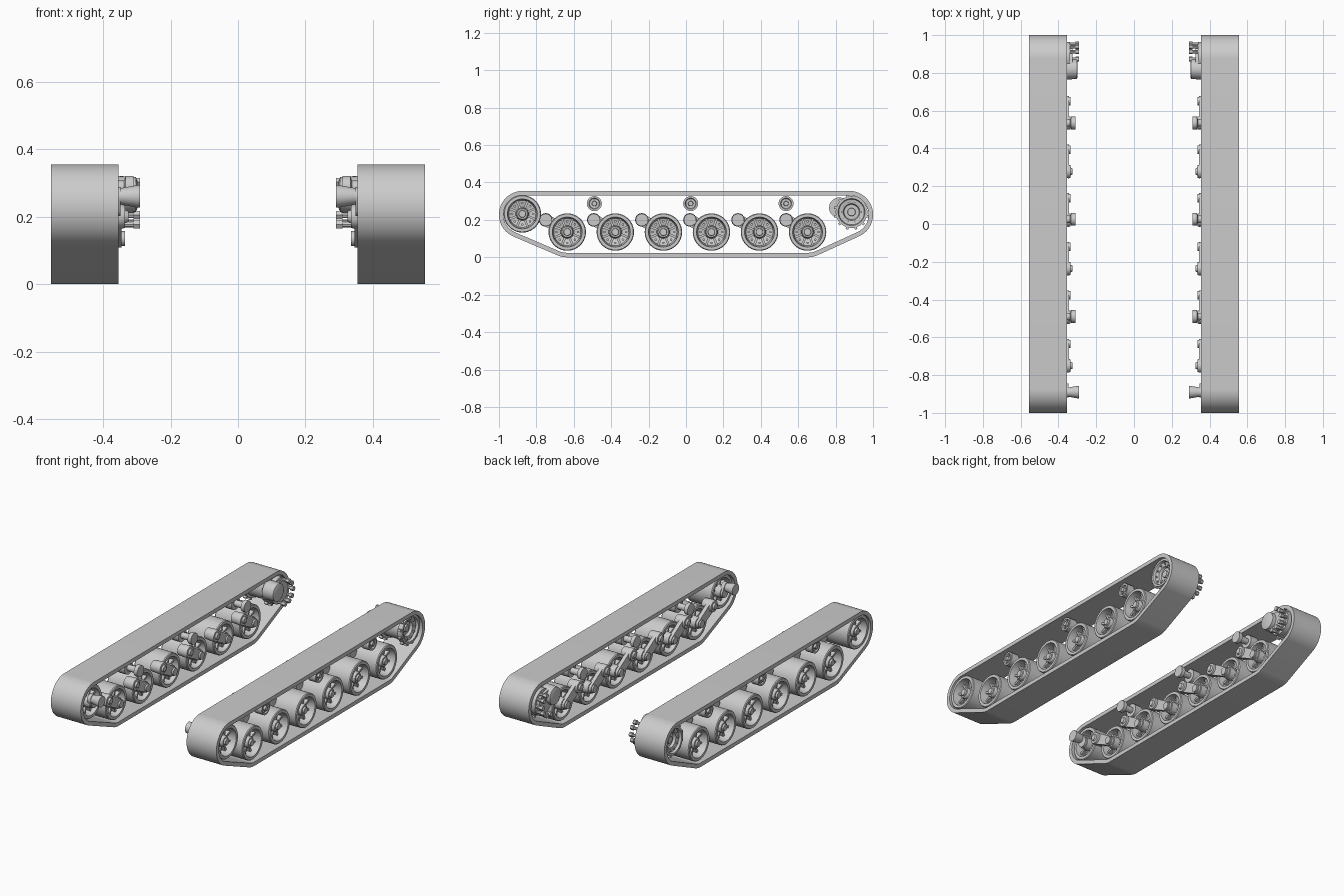
import bpy, bmesh
from math import sin, cos, pi, radians, hypot
from mathutils import Matrix, Vector

old = bpy.data.objects.get("Cube")
if old:
    bpy.data.objects.remove(old)

grey = bpy.data.materials.new("light grey metal")
grey.use_nodes = True
colour = (0.6, 0.6, 0.6, 1)
grey.diffuse_color = colour
grey.node_tree.nodes["Principled BSDF"].inputs["Base Color"].default_value = colour


def finish(name, bm):
    """Turn the left-hand part into a mirrored pair with sharp creases."""
    bmesh.ops.recalc_face_normals(bm, faces=bm.faces)
    for f in bm.faces:
        f.smooth = True
    for e in bm.edges:
        e.smooth = len(e.link_faces) == 2 and e.calc_face_angle(0) < radians(32)
    mesh = bpy.data.meshes.new(name)
    bm.to_mesh(mesh)
    bm.free()
    mesh.materials.append(grey)
    obj = bpy.data.objects.new(name, mesh)
    bpy.context.collection.objects.link(obj)
    mirror = obj.modifiers.new("both sides", 'MIRROR')
    mirror.use_mirror_merge = False


def lathe(bm, profile, y, z, segs=36):
    """Spin (x, radius) points about an axle parallel to x, closing both ends."""
    rings = []
    for x, r in profile:
        rings.append([bm.verts.new((x, y + r * cos(2 * pi * i / segs),
                                    z + r * sin(2 * pi * i / segs))) for i in range(segs)])
    for a, b in zip(rings, rings[1:]):
        for i in range(segs):
            j = (i + 1) % segs
            bm.faces.new((a[i], a[j], b[j], b[i]))
    bm.faces.new(rings[0])
    bm.faces.new(rings[-1])


def rod(bm, x0, x1, r, y, z, segs=24):
    lathe(bm, [(x0, r), (x1, r)], y, z, segs)


def radial_boxes(bm, count, x0, x1, r0, r1, width, y, z):
    """Ring of blocks pointing away from the axle."""
    for i in range(count):
        m = (Matrix.Translation((0, y, z)) @ Matrix.Rotation(2 * pi * (i + 0.5) / count, 4, 'X')
             @ Matrix.Translation(((x0 + x1) / 2, (r0 + r1) / 2, 0))
             @ Matrix.Diagonal((x1 - x0, r1 - r0, width, 1)))
        bmesh.ops.create_cube(bm, size=1, matrix=m)


def bolts(bm, count, ring, r, x0, x1, y, z):
    for i in range(count):
        a = 2 * pi * i / count
        rod(bm, x0, x1, r, y + ring * cos(a), z + ring * sin(a), 6)


def link(bm, x0, x1, a, ra, b, rb):
    """Rounded arm joining two circles in the side plane."""
    d = Vector(b) - Vector(a)
    ring = []
    for i in range(32):
        n = Vector((cos(2 * pi * i / 32), sin(2 * pi * i / 32)))
        ring.append(Vector(b) + n * rb if n.dot(d) + rb > ra else Vector(a) + n * ra)
    lo, hi = [[bm.verts.new((x, p.x, p.y)) for p in ring] for x in (x0, x1)]
    for i in range(32):
        j = (i + 1) % 32
        bm.faces.new((lo[i], lo[j], hi[j], hi[i]))
    bm.faces.new(lo)
    bm.faces.new(hi)


# Track belt: a loop pulled tight around four guide circles
guides = [(-0.873, 0.228, 0.127), (0.873, 0.228, 0.127),
          (-0.635, 0.135, 0.135), (0.65, 0.135, 0.135)]


def belt_loop(inset):
    points = []
    for i in range(144):
        c, s = cos(2 * pi * (i + 0.5) / 144), sin(2 * pi * (i + 0.5) / 144)
        y, z, r = max(guides, key=lambda g: g[0] * c + g[1] * s + g[2])
        points.append((y + (r - inset) * c, z + (r - inset) * s))
    return points


bm = bmesh.new()
outer, inner = belt_loop(0), belt_loop(0.024)
loops = [[bm.verts.new((x, y, z)) for y, z in pts]
         for x, pts in ((0.355, outer), (0.555, outer), (0.555, inner), (0.355, inner))]
for k in range(4):
    a, b = loops[k], loops[(k + 1) % 4]
    for i in range(144):
        j = (i + 1) % 144
        bm.faces.new((a[i], a[j], b[j], b[i]))
finish("track_belt", bm)


def dished_wheel(name, y, z):
    """Wheel with deep rims, a central web, ribs, bolts and a stepped hub."""
    bm = bmesh.new()
    lathe(bm, [(0.36, 0.02), (0.36, 0.034), (0.43, 0.038), (0.43, 0.072), (0.37, 0.08),
               (0.37, 0.096), (0.375, 0.1), (0.54, 0.1), (0.545, 0.096), (0.545, 0.08),
               (0.49, 0.072), (0.48, 0.036), (0.525, 0.032), (0.53, 0.028),
               (0.53, 0.02), (0.54, 0.018)], y, z, 40)
    radial_boxes(bm, 8, 0.475, 0.512, 0.03, 0.076, 0.012, y, z)
    radial_boxes(bm, 8, 0.395, 0.435, 0.03, 0.076, 0.012, y, z)
    bolts(bm, 8, 0.058, 0.007, 0.475, 0.498, y, z)
    finish(name, bm)


# Road wheels, each on a trailing swing arm
for n in range(6):
    y = -0.635 + 0.257 * n
    pivot = (y - 0.115, 0.2)
    dished_wheel(f"road_wheel_{n + 1}", y, 0.135)
    bm = bmesh.new()
    link(bm, 0.345, 0.368, pivot, 0.033, (y, 0.135), 0.027)
    lathe(bm, [(0.325, 0.016), (0.335, 0.02), (0.335, 0.033), (0.345, 0.036),
               (0.40, 0.033)], *pivot, 24)
    rod(bm, 0.335, 0.42, 0.022, y, 0.135)
    finish(f"swing_arm_{n + 1}", bm)

# Return rollers under the upper run
for n, y in enumerate((-0.49, 0.025, 0.535)):
    bm = bmesh.new()
    lathe(bm, [(0.31, 0.034), (0.333, 0.034), (0.338, 0.02), (0.39, 0.018), (0.39, 0.04),
               (0.44, 0.04), (0.44, 0.03), (0.48, 0.03), (0.48, 0.04), (0.53, 0.04),
               (0.53, 0.03), (0.522, 0.026), (0.522, 0.014), (0.535, 0.012)], y, 0.287, 28)
    bolts(bm, 6, 0.021, 0.004, 0.52, 0.528, y, 0.287)
    finish(f"return_roller_{n + 1}", bm)

# Front idler with a flared, offset axle
dished_wheel("idler_wheel", -0.875, 0.232)
bm = bmesh.new()
lathe(bm, [(0.29, 0.033), (0.30, 0.033), (0.36, 0.022)], -0.89, 0.26)
link(bm, 0.348, 0.37, (-0.89, 0.26), 0.028, (-0.875, 0.232), 0.03)
rod(bm, 0.352, 0.42, 0.022, -0.875, 0.232)
finish("idler_axle", bm)

# Rear drive sprocket with two toothed rings
sy, sz = 0.885, 0.242
bm = bmesh.new()
lathe(bm, [(0.37, 0.05), (0.37, 0.085), (0.40, 0.085), (0.40, 0.07), (0.51, 0.07),
           (0.51, 0.085), (0.54, 0.085), (0.54, 0.072), (0.525, 0.068), (0.52, 0.045),
           (0.505, 0.04), (0.505, 0.022), (0.515, 0.02)], sy, sz, 40)
radial_boxes(bm, 12, 0.375, 0.395, 0.08, 0.096, 0.014, sy, sz)
radial_boxes(bm, 12, 0.515, 0.535, 0.08, 0.096, 0.014, sy, sz)
bolts(bm, 10, 0.058, 0.006, 0.515, 0.53, sy, sz)
finish("drive_sprocket", bm)

# Final drive housing on the inner side of the sprocket
bm = bmesh.new()
lathe(bm, [(0.298, 0.04), (0.303, 0.052), (0.35, 0.055), (0.375, 0.055)], 0.82, 0.265, 32)
link(bm, 0.325, 0.37, (0.82, 0.265), 0.05, (sy, sz), 0.06)
rod(bm, 0.34, 0.372, 0.078, sy, sz, 32)
for a in (-100, -65, -35, 0, 35, 65):
    y, z = sy + 0.066 * cos(radians(a)), sz + 0.066 * sin(radians(a))
    rod(bm, 0.308, 0.345, 0.009, y, z, 8)
    rod(bm, 0.29, 0.31, 0.014, y, z, 6)
finish("final_drive", bm)
